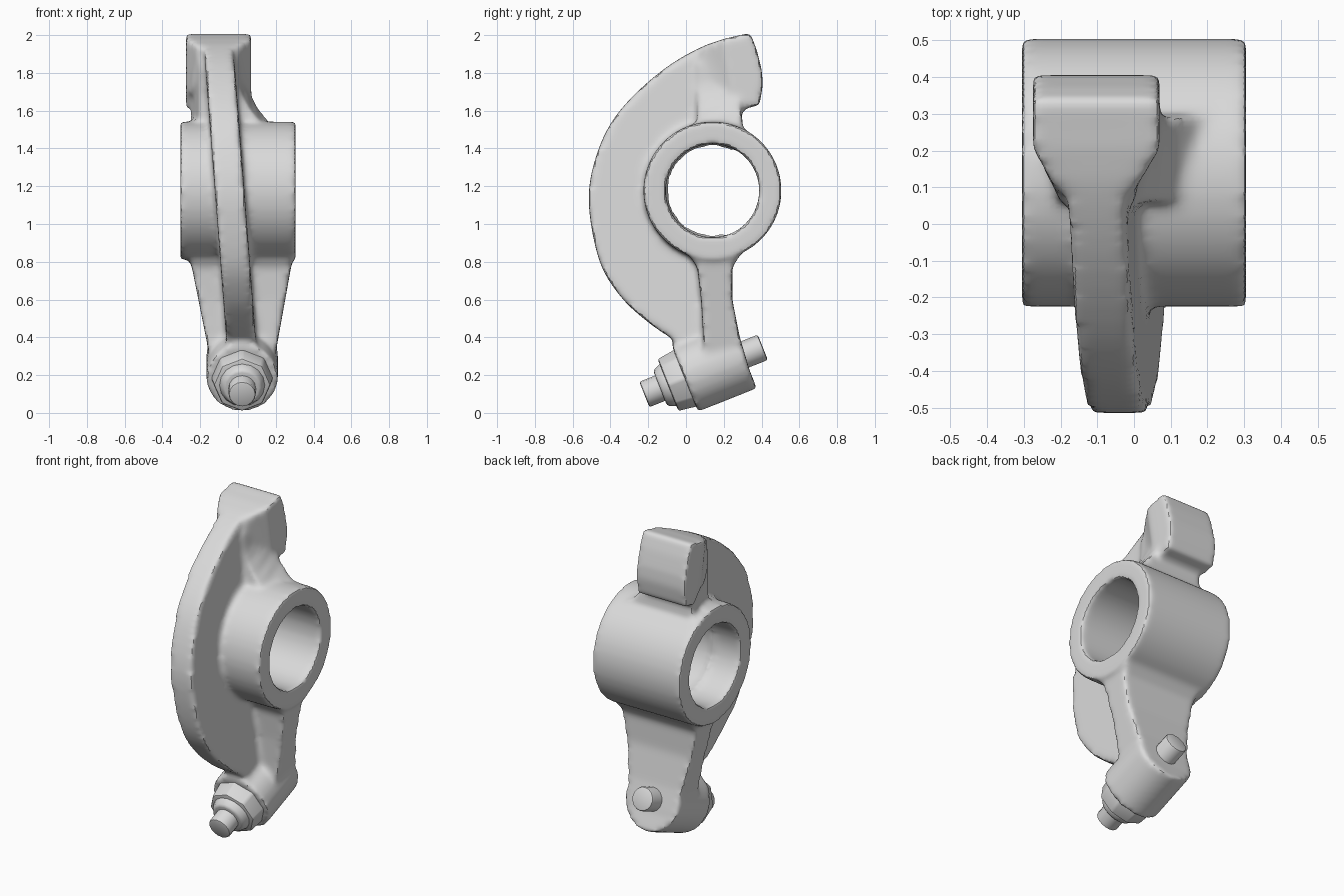
import bpy, bmesh, math
from mathutils import Vector, Matrix

if "Cube" in bpy.data.objects:
    bpy.data.objects.remove(bpy.data.objects["Cube"])

metal = bpy.data.materials.new("grey_metal")
metal.use_nodes = True
grey = (0.7, 0.7, 0.7, 1)
metal.diffuse_color = grey
metal.node_tree.nodes["Principled BSDF"].inputs["Base Color"].default_value = grey


def finish(name, bm):
    bmesh.ops.recalc_face_normals(bm, faces=bm.faces)
    mesh = bpy.data.meshes.new(name)
    bm.to_mesh(mesh)
    bm.free()
    mesh.materials.append(metal)
    ob = bpy.data.objects.new(name, mesh)
    bpy.context.collection.objects.link(ob)
    return ob


def slab(name, outline, width):
    """Side outline (y, z) given thickness in x by a rule width(y, z)."""
    bm = bmesh.new()
    a, b = [[bm.verts.new((width(y, z)[i], y, z)) for y, z in outline] for i in (0, 1)]
    caps = [bm.faces.new(a), bm.faces.new(b[::-1])]
    for i in range(len(a)):
        j = (i + 1) % len(a)
        bm.faces.new((a[i], b[i], b[j], a[j]))
    bmesh.ops.triangulate(bm, faces=caps)
    return finish(name, bm)


def rod(name, centre, axis, start, end, radius, sides, tip=None):
    """Cylinder or taper between two distances along an axis."""
    bm = bmesh.new()
    axis = Vector(axis).normalized()
    turn = axis.to_track_quat('Z', 'Y').to_matrix().to_4x4()
    place = Matrix.Translation(Vector(centre) + axis * (start + end) / 2) @ turn
    bmesh.ops.create_cone(bm, cap_ends=True, segments=sides, radius1=tip or radius,
                          radius2=radius, depth=end - start, matrix=place)
    return finish(name, bm)


def circle(radius, start, end, count):
    """Points (y, z) around the pivot between two angles."""
    turns = [math.radians(start + (end - start) * i / (count - 1)) for i in range(count)]
    return [(0.14 + radius * math.cos(t), 1.177 + radius * math.sin(t)) for t in turns]


def tube(name, half, outer, inner, sides=72):
    """Hollow pivot barrel along x."""
    bm = bmesh.new()
    rings = []
    for x, r in ((-half, outer), (half, outer), (half, inner), (-half, inner)):
        rings.append([bm.verts.new((x, y, z)) for y, z in circle(r, 0, 360, sides + 1)[:-1]])
    for r1, r2 in zip(rings, rings[1:] + rings[:1]):
        for i in range(sides):
            j = (i + 1) % sides
            bm.faces.new((r1[i], r1[j], r2[j], r2[i]))
    return finish(name, bm)


def spline(points, steps=5):
    """Smooth curve through the given points."""
    p = [Vector(q) for q in points]
    p = [2 * p[0] - p[1]] + p + [2 * p[-1] - p[-2]]
    out = []
    for a, b, c, d in zip(p, p[1:], p[2:], p[3:]):
        for s in range(steps):
            t = s / steps
            out.append((2 * b + (c - a) * t + (2 * a - 5 * b + 4 * c - d) * t ** 2
                        + (3 * b - a - 3 * c + d) * t ** 3) / 2)
    return [tuple(v) for v in out] + [tuple(points[-1])]


def select(obs):
    bpy.ops.object.select_all(action='DESELECT')
    for ob in obs:
        ob.select_set(True)
    bpy.context.view_layer.objects.active = obs[0]


def apply(ob, name, kind, **settings):
    mod = ob.modifiers.new(name, kind)
    for key, value in settings.items():
        setattr(mod, key, value)
    select([ob])
    bpy.ops.object.modifier_apply(modifier=name)


# Pivot tube
body = tube("rocker_body", 0.305, 0.365, 0.248)

# Crescent web, leaning sideways as it rises and ending inside the tube wall
arc = spline([(0.3, 2.0), (0.1, 1.945), (-0.13, 1.81), (-0.35, 1.6), (-0.465, 1.39),
              (-0.515, 1.13), (-0.46, 0.81), (-0.345, 0.615), (-0.2, 0.48), (-0.07, 0.39)])


def web_width(y, z):
    middle = -0.1 + (1.9 - z) * 0.077
    return middle - 0.078, middle + 0.078


web = slab("web", arc + [(-0.03, 0.28), (0.12, 0.3)] + circle(0.31, 270, 90, 25)
           + [(0.25, 1.9)], web_width)


# Contact pad and the neck below it
def head_width(y, z):
    flare = min(1, max(0, (y - 0.05) / 0.15))
    return -0.19 - 0.085 * flare, -0.02 + 0.09 * flare


pad = slab("pad", [(0.1, 1.945), (0.2, 1.98), (0.34, 2.012), (0.375, 1.92), (0.4, 1.82),
                   (0.407, 1.74), (0.39, 1.63), (0.31, 1.61), (0.25, 1.68), (0.16, 1.7),
                   (0.05, 1.8)], head_width)


def neck_width(y, z):
    spread = max(0, (1.78 - z) / 0.28) ** 2
    front = 0.05 if y < 0.1 else 0
    return -0.255 + front, 0.05 - front + 0.16 * spread


neck_back = [(0.29, 1.85), (0.28, 1.75), (0.28, 1.68), (0.29, 1.6), (0.3, 1.54), (0.3, 1.48)]
neck = slab("neck", neck_back + [(0.06, z) for y, z in neck_back[::-1]], neck_width)

# Tapered leg
leg = slab("leg", [(-0.02, 0.89), (0.06, 0.77), (0.08, 0.6), (0.09, 0.42), (0.1, 0.25),
                   (0.33, 0.25), (0.285, 0.4), (0.245, 0.6), (0.245, 0.77), (0.32, 0.89)],
           lambda y, z: (-0.16 - (z - 0.35) * 0.2, 0.205 + (z - 0.35) * 0.18))

# Tilted boss for the adjuster
seat, tilt = (0.022, 0.1, 0.225), (0, 0.928, 0.37)
boss = rod("boss", seat, tilt, -0.115, 0.22, 0.19, 48)

# Blend everything into one casting
select([body, web, pad, neck, leg, boss])
bpy.ops.object.join()
apply(body, "blend", 'REMESH', mode='VOXEL', voxel_size=0.016)
apply(body, "fillet", 'SMOOTH', factor=0.5, iterations=9)
body.data.materials.clear()
body.data.materials.append(metal)

# Adjuster screw and lock nut
screw = rod("adjuster_screw", seat, tilt, -0.345, 0.33, 0.072, 16)
nut = rod("lock_nut", seat, tilt, -0.21, -0.08, 0.168, 8, 0.15)
collar = rod("nut_collar", seat, tilt, -0.255, -0.2, 0.125, 16, 0.1)
for ob in (screw, nut, collar):
    apply(ob, "soft_edge", 'BEVEL', width=0.012, segments=2)

for ob in (body, screw, nut, collar):
    select([ob])
    bpy.ops.object.shade_smooth_by_angle(angle=math.radians(35))
